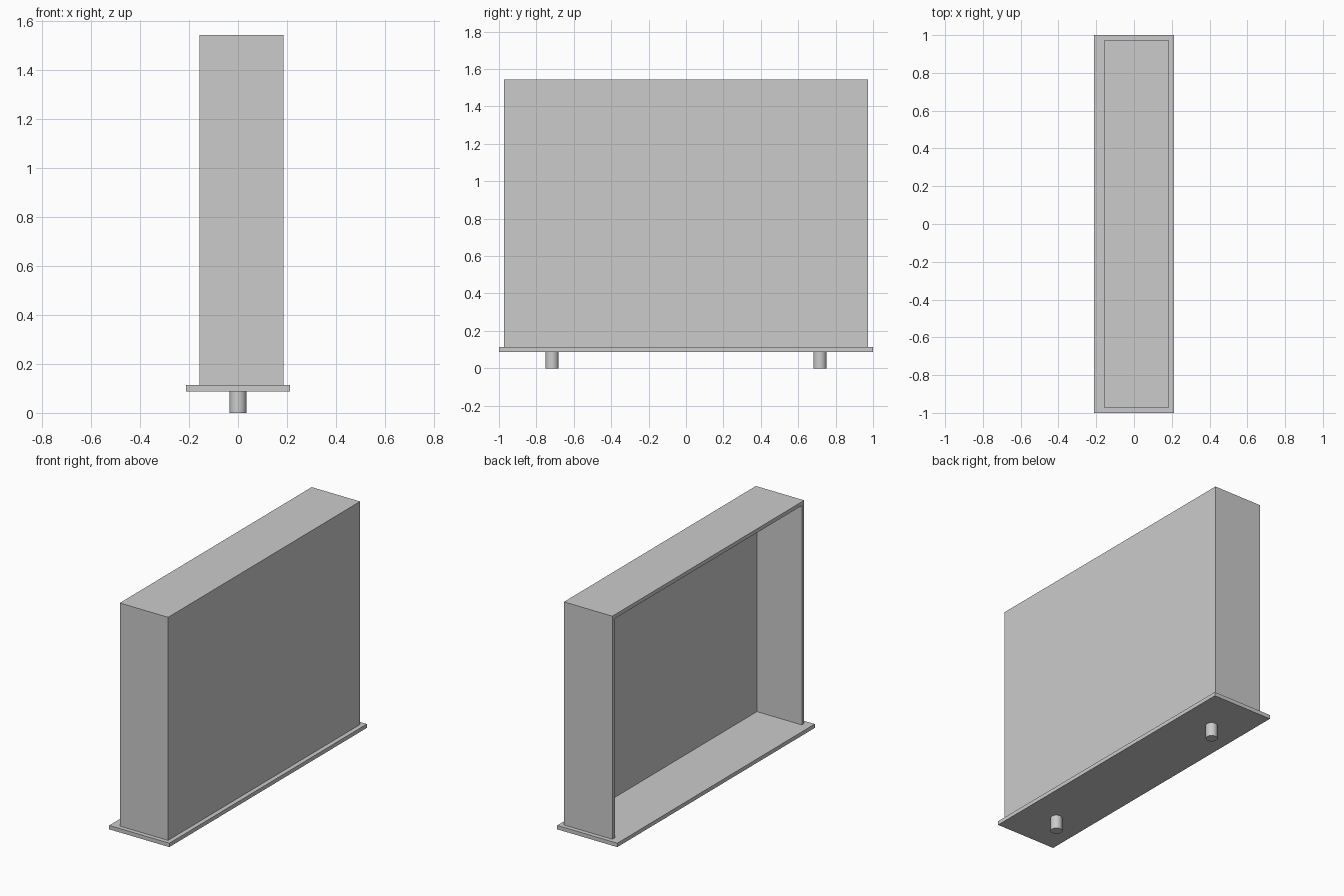
import bpy
import bmesh
from mathutils import Vector

if "Cube" in bpy.data.objects:
    bpy.data.objects.remove(bpy.data.objects["Cube"], do_unlink=True)

# Single grey material
grey = bpy.data.materials.new("plain grey")
grey.use_nodes = True
colour = (0.6, 0.6, 0.6, 1)
grey.diffuse_color = colour
grey.node_tree.nodes["Principled BSDF"].inputs["Base Color"].default_value = colour

BASE_BOTTOM, BASE_TOP, TOP = 0.088, 0.113, 1.543
WALL = 0.025


def box(name, low, high, open_sides=()):
    """Box between two corners, without the faces that point along open_sides."""
    low, high = Vector(low), Vector(high)
    bm = bmesh.new()
    bmesh.ops.create_cube(bm, size=1)
    bmesh.ops.scale(bm, vec=high - low, verts=bm.verts)
    bmesh.ops.translate(bm, vec=(low + high) / 2, verts=bm.verts)
    bm.normal_update()
    opened = [f for f in bm.faces
              if any(f.normal.dot(Vector(d)) > 0.9 for d in open_sides)]
    bmesh.ops.delete(bm, geom=opened, context="FACES")
    mesh = bpy.data.meshes.new(name)
    bm.to_mesh(mesh)
    bm.free()
    mesh.materials.append(grey)
    obj = bpy.data.objects.new(name, mesh)
    bpy.context.collection.objects.link(obj)
    return obj


# Base plate
box("base_plate", (-0.213, -1, BASE_BOTTOM), (0.213, 1, BASE_TOP))

# Thin-walled housing, open on one long side and standing on the plate
housing = box("housing", (-0.158, -0.972, BASE_TOP), (0.185, 0.972, TOP),
              open_sides=[(-1, 0, 0), (0, 0, -1)])
shell = housing.modifiers.new("wall_thickness", "SOLIDIFY")
shell.thickness = WALL
shell.offset = -1
shell.use_even_offset = True

# Round pegs under the plate
for name, y in (("front_peg", -0.716), ("back_peg", 0.716)):
    bpy.ops.mesh.primitive_cylinder_add(vertices=32, radius=0.035, depth=BASE_BOTTOM,
                                        location=(0, y, BASE_BOTTOM / 2))
    peg = bpy.context.object
    peg.name = name
    peg.data.materials.append(grey)
    bpy.ops.object.shade_smooth_by_angle()
